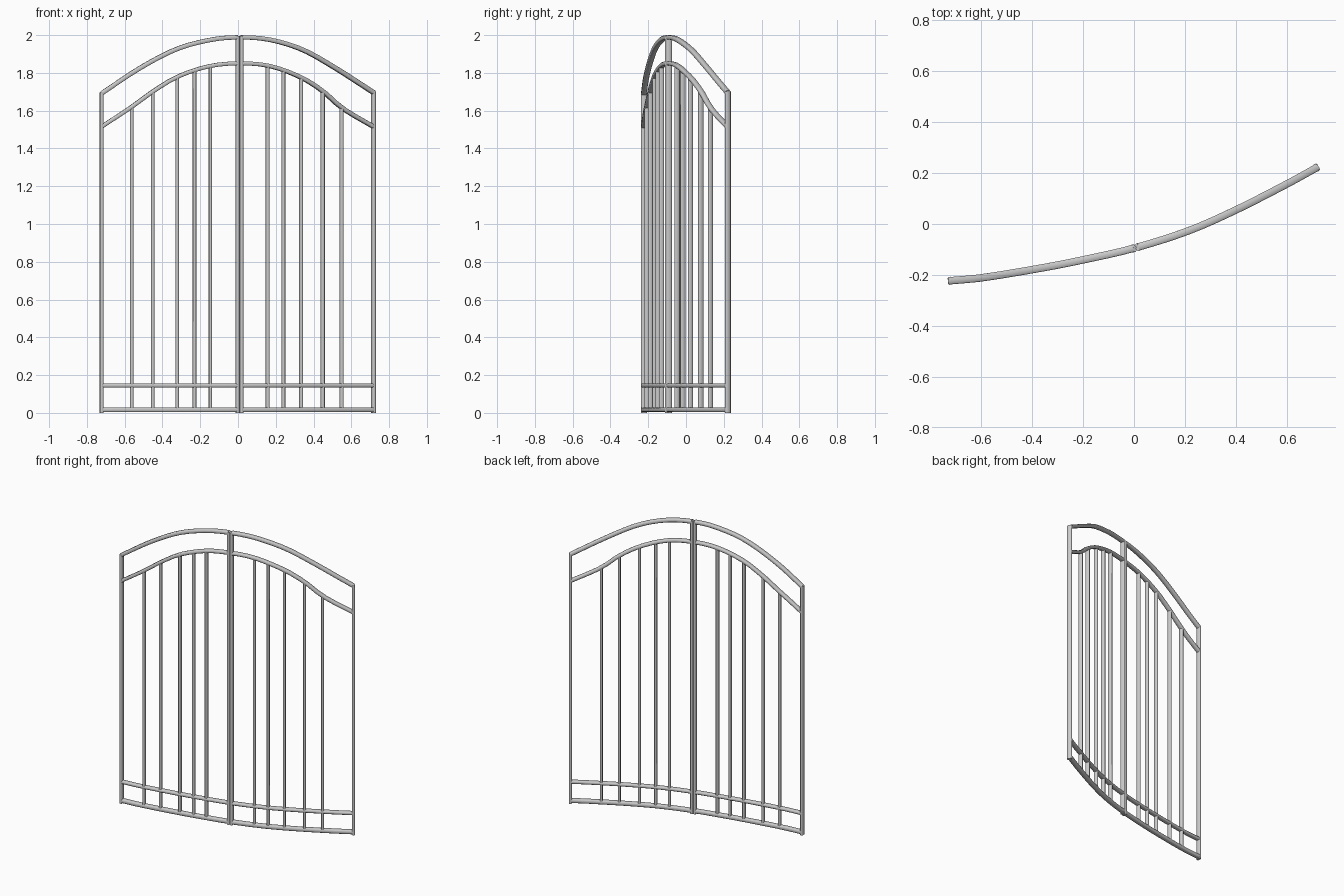
import bpy, bmesh, math
from mathutils import Vector

cube = bpy.data.objects.get("Cube")
if cube:
    bpy.data.objects.remove(cube, do_unlink=True)

# One grey metal for the whole gate
metal = bpy.data.materials.new("grey_metal")
metal.use_nodes = True
GREY = (0.6, 0.6, 0.6, 1)
metal.diffuse_color = GREY
metal.node_tree.nodes["Principled BSDF"].inputs["Base Color"].default_value = GREY

# Guide curves: plan sweep (x, y), outer arch and inner arch (x, z)
PLAN = [(-.724, -.223), (-.596, -.211), (-.353, -.171), (-.196, -.140), (0, -.095),
        (.216, -.026), (.4, .055), (.608, .161), (.722, .224)]
OUTER = [(-.724, 1.690), (-.52, 1.825), (-.325, 1.926), (-.14, 1.976), (0, 1.988),
         (.16, 1.977), (.336, 1.925), (.5, 1.835), (.722, 1.693)]
INNER = [(-.724, 1.514), (-.563, 1.620), (-.45, 1.702), (-.32, 1.780), (-.15, 1.836),
         (0, 1.85), (.16, 1.838), (.325, 1.780), (.447, 1.705), (.548, 1.616), (.722, 1.512)]


def value(points, x):
    """Smooth interpolation through the guide points."""
    i = max(k for k in range(len(points) - 1) if k == 0 or points[k][0] <= x)

    def slope(k):
        lo, hi = points[max(k - 1, 0)], points[min(k + 1, len(points) - 1)]
        return (hi[1] - lo[1]) / (hi[0] - lo[0])

    (x0, v0), (x1, v1) = points[i], points[i + 1]
    h = x1 - x0
    t = (x - x0) / h
    return ((2*t**3 - 3*t**2 + 1) * v0 + (t**3 - 2*t**2 + t) * h * slope(i)
            + (3*t**2 - 2*t**3) * v1 + (t**3 - t**2) * h * slope(i + 1))


def depth_axis(x):
    """Horizontal direction square to the gate at x."""
    lo, hi = max(x - .02, -.724), min(x + .02, .722)
    dy = value(PLAN, hi) - value(PLAN, lo)
    return Vector((-dy, hi - lo, 0)).normalized()


def tube(name, path, thin, deep):
    """Round-cornered bar swept along a path, deep side square to the gate."""
    c = .004
    quarter = [(thin, deep - c), (thin - c, deep)]
    section = (quarter + [(-u, v) for u, v in reversed(quarter)]
               + [(-u, -v) for u, v in quarter] + [(u, -v) for u, v in reversed(quarter)])
    bm = bmesh.new()
    rings = []
    for i, p in enumerate(path):
        tangent = (path[min(i + 1, len(path) - 1)] - path[max(i - 1, 0)]).normalized()
        n = depth_axis(p.x)
        s = tangent.cross(n).normalized()
        rings.append([bm.verts.new(p + s * u + n * v) for u, v in section])
    for a, b in zip(rings, rings[1:]):
        for k in range(8):
            j = (k + 1) % 8
            bm.faces.new((a[k], a[j], b[j], b[k]))
    bm.faces.new(rings[0])
    bm.faces.new(rings[-1])
    bmesh.ops.recalc_face_normals(bm, faces=bm.faces)
    mesh = bpy.data.meshes.new(name)
    bm.to_mesh(mesh)
    bm.free()
    mesh.materials.append(metal)
    obj = bpy.data.objects.new(name, mesh)
    bpy.context.collection.objects.link(obj)
    bpy.ops.object.select_all(action='DESELECT')
    obj.select_set(True)
    bpy.context.view_layer.objects.active = obj
    bpy.ops.object.shade_smooth_by_angle(angle=math.radians(60))


def upright(name, x, bottom, top, thin, deep):
    y = value(PLAN, x)
    tube(name, [Vector((x, y, bottom)), Vector((x, y, top))], thin, deep)


def rail(name, x0, x1, height, thin, deep, steps=14):
    xs = [x0 + (x1 - x0) * i / steps for i in range(steps + 1)]
    tube(name, [Vector((x, value(PLAN, x), height(x))) for x in xs], thin, deep)


# Two leaves, each with posts, four rails and five bars
LEAVES = {"right": (-.722, -.002, (-.563, -.452, -.322, -.23, -.147)),
          "left": (.017, .717, (.157, .24, .334, .448, .548))}
for side, (x0, x1, bars) in LEAVES.items():
    for label, x in zip(("a", "b"), (x0, x1)):
        upright(f"{side}_post_{label}", x, 0, value(OUTER, x) + .006, .009, .0155)
    rail(f"{side}_outer_arch", x0, x1, lambda x: value(OUTER, x), .0115, .0145)
    rail(f"{side}_inner_arch", x0, x1, lambda x: value(INNER, x), .0105, .0145)
    rail(f"{side}_middle_rail", x0, x1, lambda x: .145, .010, .0145)
    rail(f"{side}_bottom_rail", x0, x1, lambda x: .017, .0125, .0145)
    for i, x in enumerate(bars):
        upright(f"{side}_bar_{i + 1}", x, .012, value(INNER, x), .008, .0135)
